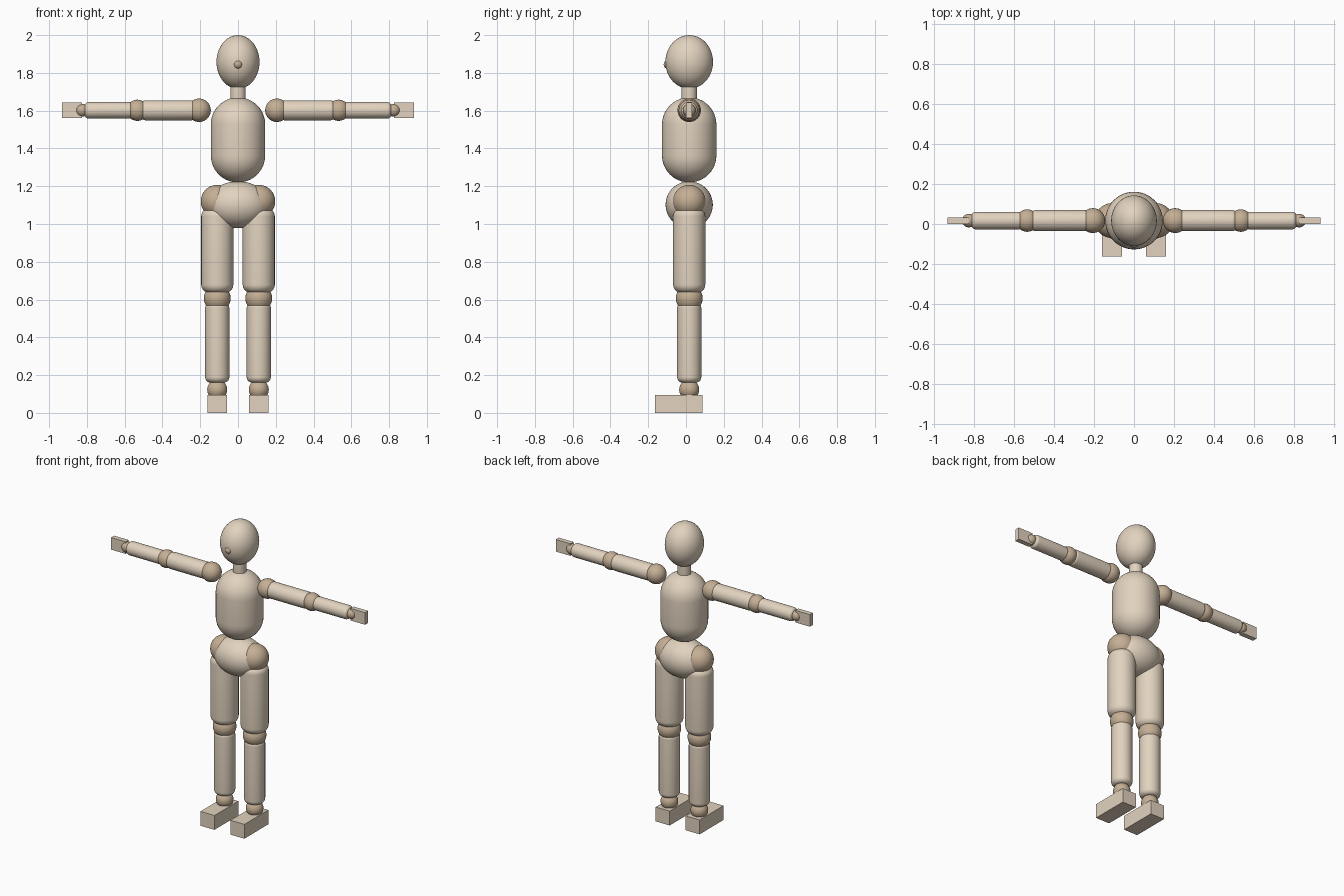
import bpy, bmesh
from math import sin, cos, pi
from mathutils import Matrix, Vector

if "Cube" in bpy.data.objects:
    bpy.data.objects.remove(bpy.data.objects["Cube"])

Y0 = 0.017  # depth of the body axis


def material(name, rgb):
    m = bpy.data.materials.new(name)
    m.diffuse_color = (*rgb, 1)
    m.use_nodes = True
    m.node_tree.nodes["Principled BSDF"].inputs["Base Color"].default_value = m.diffuse_color
    return m


WOOD = material("light_wood", (0.76, 0.65, 0.52))
JOINT = material("joint_wood", (0.56, 0.43, 0.30))


def finish(name, bm, mat, smooth=True):
    bmesh.ops.recalc_face_normals(bm, faces=bm.faces)
    mesh = bpy.data.meshes.new(name)
    bm.to_mesh(mesh)
    bm.free()
    for p in mesh.polygons:
        p.use_smooth = smooth
    mesh.materials.append(mat)
    ob = bpy.data.objects.new(name, mesh)
    bpy.context.collection.objects.link(ob)
    return ob


def ball(name, centre, radii, mat=JOINT):
    if not isinstance(radii, tuple):
        radii = (radii,) * 3
    bm = bmesh.new()
    bmesh.ops.create_uvsphere(bm, u_segments=48, v_segments=24, radius=1)
    bm.transform(Matrix.Translation(centre) @ Matrix.Diagonal((*radii, 1)))
    return finish(name, bm, mat)


def limb(name, start, end, r, rounding, mat=WOOD):
    """Cylinder between two points with rounded ends."""
    start, end = Vector(start), Vector(end)
    axis = end - start
    length, n, steps = axis.length, 48, 10
    arc = [(r - rounding + rounding * sin(a), rounding * (1 - cos(a)))
           for a in (i * pi / 2 / steps for i in range(steps + 1))]
    profile = arc + [(q, length - h) for q, h in reversed(arc)]
    bm = bmesh.new()
    rings = [[bm.verts.new((max(q, 1e-4) * cos(2 * pi * k / n),
                            max(q, 1e-4) * sin(2 * pi * k / n), h))
              for k in range(n)] for q, h in profile]
    for a, b in zip(rings, rings[1:]):
        for k in range(n):
            bm.faces.new((a[k], a[(k + 1) % n], b[(k + 1) % n], b[k]))
    bm.faces.new(rings[0][::-1])
    bm.faces.new(rings[-1])
    turn = Vector((0, 0, 1)).rotation_difference(axis).to_matrix().to_4x4()
    bm.transform(Matrix.Translation(start) @ turn)
    return finish(name, bm, mat)


def block(name, lo, hi):
    lo, hi = Vector(lo), Vector(hi)
    bm = bmesh.new()
    bmesh.ops.create_cube(bm, size=1)
    bm.transform(Matrix.Translation((lo + hi) / 2) @ Matrix.Diagonal((*(hi - lo), 1)))
    return finish(name, bm, WOOD, False)


# Head, nose, neck
ball("head", (0, Y0, 1.858), (0.114, 0.126, 0.142), WOOD)
ball("nose", (0, -0.094, 1.845), 0.024)
limb("neck", (0, Y0, 1.63), (0, Y0, 1.76), 0.041, 0.002)

# Torso and pelvis
limb("torso", (0, Y0, 1.22), (0, Y0, 1.67), 0.144, 0.143)
ball("pelvis", (0, Y0, 1.102), (0.165, 0.125, 0.124), WOOD)

LEG, ARM = 0.11, 1.602  # leg x, arm height
for side, s in (("left", 1), ("right", -1)):
    # Leg
    x = s * LEG
    ball(side + "_hip", (x, Y0, 1.12), 0.087)
    limb(side + "_thigh", (x, Y0, 0.635), (x, Y0, 1.085), 0.085, 0.045)
    ball(side + "_knee", (x, Y0, 0.607), 0.071)
    limb(side + "_shin", (x, Y0, 0.16), (x, Y0, 0.585), 0.064, 0.03)
    ball(side + "_ankle", (x, Y0, 0.123), 0.053)
    block(side + "_foot", (x - 0.051, -0.163, 0), (x + 0.051, 0.087, 0.095))
    # Arm
    ball(side + "_shoulder", (s * 0.206, Y0, ARM), 0.062)
    limb(side + "_upper_arm", (s * 0.225, Y0, ARM), (s * 0.512, Y0, ARM), 0.053, 0.022)
    ball(side + "_elbow", (s * 0.533, Y0, ARM), 0.056)
    limb(side + "_forearm", (s * 0.555, Y0, ARM), (s * 0.812, Y0, ARM), 0.044, 0.022)
    ball(side + "_wrist", (s * 0.825, Y0, ARM), 0.034)
    xs = sorted((s * 0.825, s * 0.932))
    block(side + "_hand", (xs[0], Y0 - 0.016, ARM - 0.04), (xs[1], Y0 + 0.016, ARM + 0.04))
